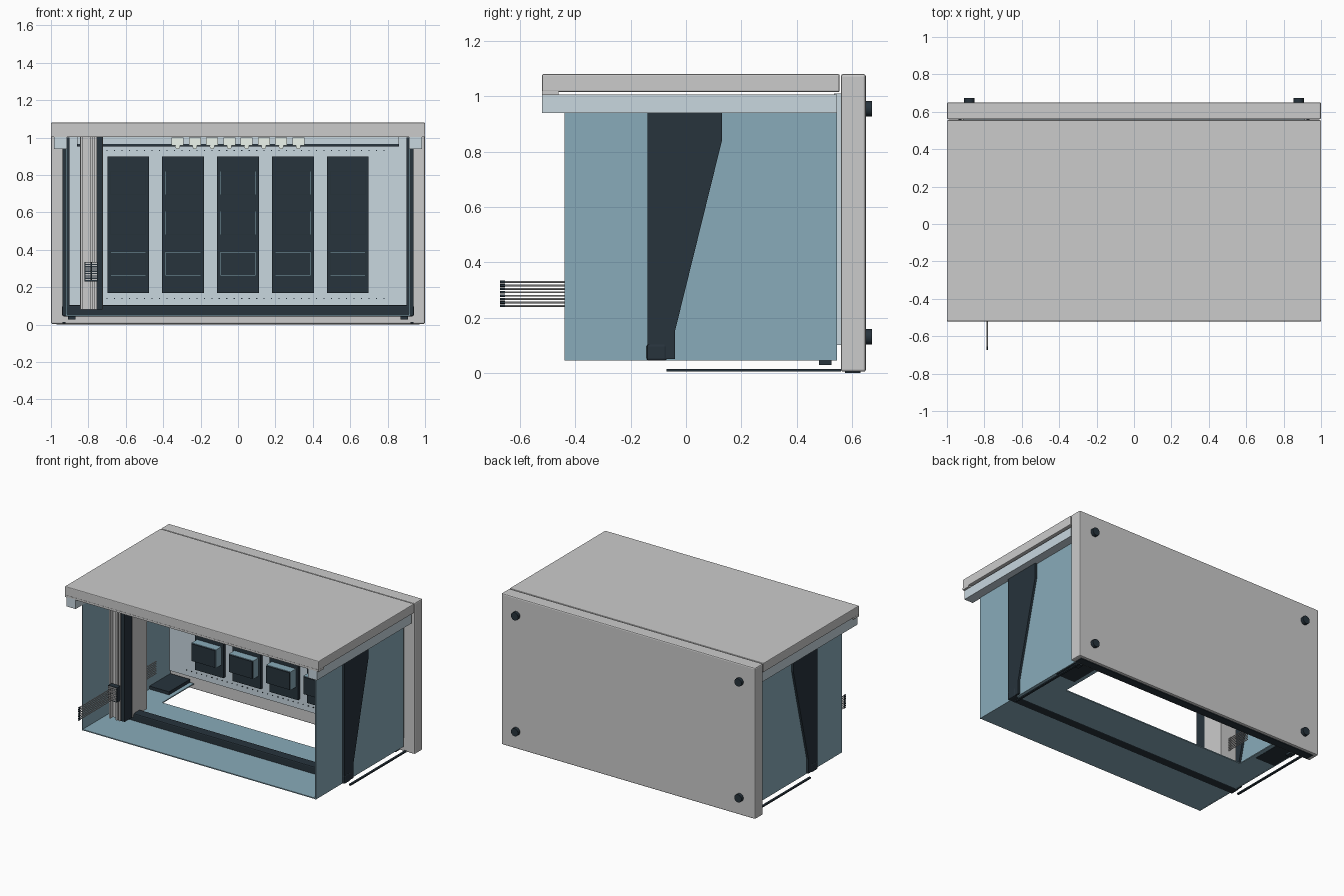
import bpy, bmesh, math
from mathutils import Matrix

if "Cube" in bpy.data.objects:
    bpy.data.objects.remove(bpy.data.objects["Cube"])


def material(name, rgb):
    m = bpy.data.materials.new(name)
    m.diffuse_color = (*rgb, 1)
    m.use_nodes = True
    m.node_tree.nodes["Principled BSDF"].inputs["Base Color"].default_value = m.diffuse_color
    return m


TEAL = material("teal", (0.25, 0.41, 0.49))
DARK = material("dark", (0.02, 0.033, 0.045))
PALE = material("pale_blue", (0.58, 0.68, 0.74))
LAMP = material("lamp", (0.85, 0.92, 0.85))


def finish(name, bm, mat=None, bevel=0):
    bmesh.ops.recalc_face_normals(bm, faces=bm.faces[:])
    me = bpy.data.meshes.new(name)
    bm.to_mesh(me)
    bm.free()
    ob = bpy.data.objects.new(name, me)
    bpy.context.collection.objects.link(ob)
    if mat:
        me.materials.append(mat)
    if bevel:
        b = ob.modifiers.new("bevel", 'BEVEL')
        b.width, b.segments = bevel, 2
    return ob


def box(name, x, y, z, mat=None, bevel=0):
    """Box from (min, max) pairs."""
    bm = bmesh.new()
    bmesh.ops.create_cube(bm, size=1)
    for v in bm.verts:
        v.co = [r[0] if c < 0 else r[1] for c, r in zip(v.co, (x, y, z))]
    return finish(name, bm, mat, bevel)


def rod(name, x, z, y0, y1, r, mat=None, n=16):
    """Cylinder along y."""
    bm = bmesh.new()
    bmesh.ops.create_cone(bm, cap_ends=True, segments=n, radius1=r, radius2=r, depth=y1 - y0,
                          matrix=Matrix.Translation((x, (y0 + y1) / 2, z)) @ Matrix.Rotation(math.pi / 2, 4, 'X'))
    ob = finish(name, bm, mat)
    for p in ob.data.polygons:
        p.use_smooth = len(p.vertices) == 4
    return ob


def prism(name, pts, axis, a, b, mat):
    """Profile extruded along x (points are y,z) or z (points are x,y)."""
    bm = bmesh.new()
    vs = [bm.verts.new((a, *p) if axis == 'x' else (*p, a)) for p in pts]
    f = bm.faces.new(vs)
    ext = bmesh.ops.extrude_face_region(bm, geom=[f])['geom']
    move = (b - a, 0, 0) if axis == 'x' else (0, 0, b - a)
    bmesh.ops.translate(bm, vec=move, verts=[v for v in ext if isinstance(v, bmesh.types.BMVert)])
    return finish(name, bm, mat)


def span(s, a, b):
    return tuple(sorted((s * a, s * b)))


# Rear housing slab with its dark bottom seal and round bumpers
box("rear_housing", (-1, 1), (0.56, 0.65), (0.004, 1.08), bevel=0.008)
box("bottom_seal", (-0.97, 0.97), (0.575, 0.63), (0, 0.01), DARK)
for s in (-1, 1):
    for z in (0.13, 0.955):
        rod("rear_bumper", s * 0.88, z, 0.645, 0.673, 0.028, DARK, 24)

# Top cover with a front lip
box("top_cover", (-1, 1), (-0.52, 0.555), (1.015, 1.08), bevel=0.005)
box("top_front_lip", (-1, 1), (-0.52, -0.46), (1.004, 1.018))

# Side walls, rails, braces, corner feet and low runners
brace = [(-0.14, 1.0), (0.13, 1.0), (0.13, 0.84), (-0.04, 0.15), (-0.04, 0.05), (-0.14, 0.05)]
for s in (-1, 1):
    box("top_rail", span(s, 0.915, 0.985), (-0.52, 0.545), (0.94, 1.006), PALE)
    box("side_wall", span(s, 0.915, 0.922), (-0.44, 0.545), (0.045, 1.005), TEAL)
    prism("side_brace", brace, 'x', s * 0.9, s * 0.937, DARK)
    box("corner_plate", span(s, 0.76, 0.914), (0.31, 0.545), (0.044, 0.075), DARK)
    box("corner_foot", span(s, 0.87, 0.908), (0.48, 0.525), (0.028, 0.046), DARK)
    box("low_runner", span(s, 0.922, 0.937), (-0.07, 0.56), (0.005, 0.014), DARK)

# Floor with a rear cut-out, and the crossbar
floor = [(-0.915, -0.44), (0.915, -0.44), (0.915, 0.545), (0.73, 0.545),
         (0.73, 0.19), (-0.73, 0.19), (-0.73, 0.545), (-0.915, 0.545)]
prism("floor", floor, 'z', 0.046, 0.053, TEAL)
box("crossbar", (-0.94, 0.94), (-0.142, -0.07), (0.044, 0.104), DARK, bevel=0.008)

# Rear inner panel with rows of small dark vents
box("inner_panel", (-0.915, 0.915), (0.535, 0.56), (0.1, 1.01), PALE)
bm = bmesh.new()
for i in range(40):
    for z in (0.14, 0.93):
        bmesh.ops.create_cube(bm, size=0.006, matrix=Matrix.Translation((-0.78 + i * 0.04, 0.534, z)))
finish("panel_vents", bm, DARK)

# Five module columns, three sockets on each
for i in range(5):
    cx = (i - 2) * 0.2935
    box("module_column", (cx - 0.112, cx + 0.112), (0.515, 0.536), (0.17, 0.9), DARK)
    for z in (0.325, 0.543, 0.757):
        box("socket_body", (cx - 0.096, cx + 0.096), (0.455, 0.516), (z - 0.065, z + 0.065), TEAL)
        box("socket_front", (cx - 0.092, cx + 0.092), (0.448, 0.456), (z - 0.061, z + 0.061), DARK)

# Lamp bar under the top with eight lamps
box("lamp_bar", (-0.86, 0.86), (0.38, 0.44), (0.965, 1.006), PALE)
box("lamp_bar_trim", (-0.86, 0.86), (0.375, 0.44), (0.953, 0.966), DARK)
for i in range(8):
    x = -0.323 + i * 0.0922
    box("lamp_housing", (x - 0.032, x + 0.032), (0.35, 0.38), (0.957, 1.0), LAMP)
    rod("lamp_bulb", x, 0.952, 0.345, 0.38, 0.013, LAMP)

# Upright column on the left
box("upright_core", (-0.845, -0.755), (-0.22, 0.01), (0.08, 1.005))
for x in (-0.842, -0.79, -0.767):
    box("upright_rib", (x, x + 0.012), (-0.25, -0.22), (0.08, 1.005))
box("upright_dark_edge", (-0.755, -0.725), (-0.24, -0.155), (0.08, 1.005), DARK)
box("upright_side_plate", (-0.755, -0.722), (-0.155, 0.01), (0.08, 1.005))

# Rod guide and a stack of eight thin rods with dark tips
box("rod_guide", (-0.82, -0.75), (-0.29, -0.25), (0.23, 0.335), DARK)
for i in range(8):
    z = 0.242 + i * 0.0123
    rod("rod", -0.785, z, -0.66, 0.2, 0.0032, None, 8)
    rod("rod_tip", -0.785, z, -0.673, -0.655, 0.0048, DARK, 8)
    box("rod_collar", (-0.815, -0.755), (-0.296, -0.289), (z - 0.003, z + 0.003))
